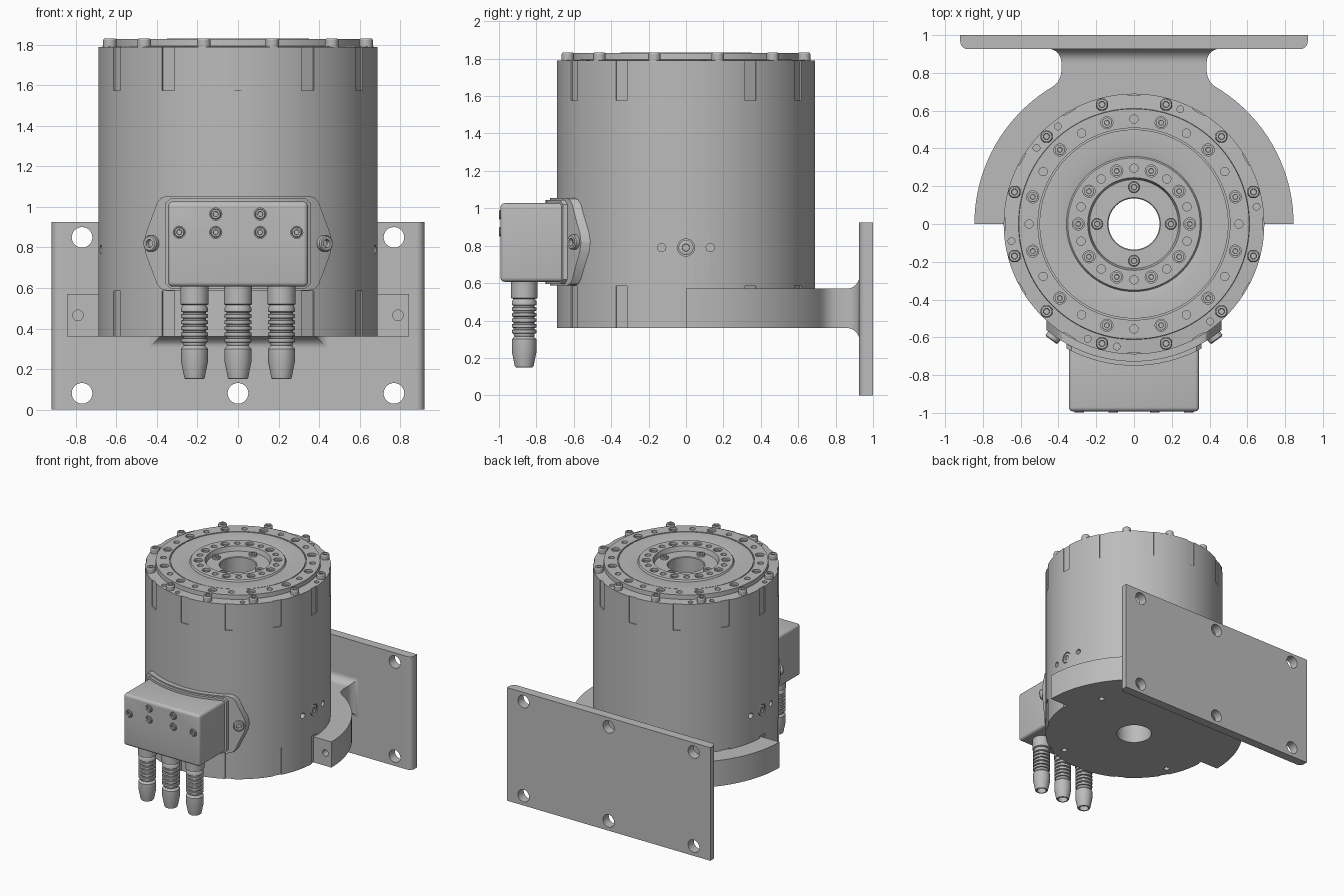
import bpy, bmesh
from math import cos, sin, radians, pi
from mathutils import Vector, Matrix

if "Cube" in bpy.data.objects:
    bpy.data.objects.remove(bpy.data.objects["Cube"])

metal = bpy.data.materials.new("grey_metal")
metal.use_nodes = True
GREY = (0.5, 0.5, 0.5, 1)
metal.diffuse_color = GREY
for node in metal.node_tree.nodes:
    if node.type == 'BSDF_PRINCIPLED':
        node.inputs["Base Color"].default_value = GREY

Z = Vector((0, 0, 1))
FRONT = Vector((0, -1, 0))
parts = []


def finish(name, bm):
    bmesh.ops.recalc_face_normals(bm, faces=bm.faces)
    mesh = bpy.data.meshes.new(name)
    bm.to_mesh(mesh)
    bm.free()
    mesh.materials.append(metal)
    ob = bpy.data.objects.new(name, mesh)
    bpy.context.collection.objects.link(ob)
    parts.append(ob)
    return ob


def aim(loc, direction):
    return Matrix.Translation(loc) @ Vector(direction).to_track_quat('Z', 'Y').to_matrix().to_4x4()


def polar(r, deg, z):
    return Vector((r * cos(radians(deg)), r * sin(radians(deg)), z))


def lathe(name, profile, steps=96, closed=False, loc=(0, 0, 0), direction=Z):
    bm = bmesh.new()
    vs = [bm.verts.new((r, 0, z)) for r, z in profile]
    es = [bm.edges.new(p) for p in zip(vs, vs[1:])]
    if closed:
        es.append(bm.edges.new((vs[-1], vs[0])))
    bmesh.ops.spin(bm, geom=vs + es, cent=(0, 0, 0), axis=Z, angle=2 * pi, steps=steps)
    bmesh.ops.remove_doubles(bm, verts=bm.verts, dist=0.0001)
    bm.transform(aim(loc, direction))
    return finish(name, bm)


def extrude(name, pts, a, b, axis='Z'):
    bm = bmesh.new()
    place = (lambda p: (p[0], p[1], a)) if axis == 'Z' else (lambda p: (p[0], a, p[1]))
    face = bm.faces.new([bm.verts.new(place(p)) for p in pts])
    new = bmesh.ops.extrude_face_region(bm, geom=[face])["geom"]
    shift = Vector((0, 0, b - a)) if axis == 'Z' else Vector((0, b - a, 0))
    bmesh.ops.translate(bm, verts=[v for v in new if isinstance(v, bmesh.types.BMVert)], vec=shift)
    return finish(name, bm)


def mirrored(half):
    return half + [(-x, y) for x, y in reversed(half)]


def apply_modifier(ob, kind, **settings):
    mod = ob.modifiers.new(kind, kind)
    for key, value in settings.items():
        setattr(mod, key, value)
    bpy.context.view_layer.objects.active = ob
    bpy.ops.object.modifier_apply(modifier=mod.name)


def boolean(ob, cutter, operation='DIFFERENCE'):
    cutter.hide_render = True
    apply_modifier(ob, 'BOOLEAN', object=cutter, operation=operation, solver='EXACT')
    parts.remove(cutter)
    bpy.data.objects.remove(cutter)


def drill(ob, holes, boxes=()):
    """holes: (location, direction, radius, depth); boxes: (matrix)"""
    bm = bmesh.new()
    for loc, direction, r, depth in holes:
        bmesh.ops.create_cone(bm, cap_ends=True, segments=24, radius1=r, radius2=r,
                              depth=2 * depth, matrix=aim(loc, direction))
    for m in boxes:
        bmesh.ops.create_cube(bm, size=1, matrix=m)
    boolean(ob, finish("cutter", bm))


def screw(name, loc, direction, r, h):
    lathe(name, [(0, h * .3), (r * .45, h * .3), (r * .5, h), (r * .85, h), (r, h * .8), (r, -.02)],
          24, loc=loc, direction=direction)


# Motor housing with stepped top and through bore
housing = lathe("housing", [
    (.135, .36), (.69, .36), (.69, 1.79), (.612, 1.795), (.61, 1.83), (.508, 1.83), (.508, 1.815),
    (.5, 1.815), (.5, 1.828), (.4, 1.828), (.358, 1.82), (.35, 1.833), (.245, 1.833), (.24, 1.815),
    (.235, 1.795), (.14, 1.795), (.135, 1.79)], closed=True)
holes, notches = [], []
for k in range(12):
    a = 30 * k
    holes.append((polar(.555, a + 15, 1.83), Z, .032, .025))
    holes.append((polar(.555, a, 1.83), Z, .022, .025))
    for z in (1.69, .47):
        notches.append(Matrix.Rotation(radians(a), 4, 'Z') @ Matrix.Translation((.732, 0, z))
                       @ Matrix.Diagonal((.1, .07, .23, 1)))
for k in range(10):
    holes.append((polar(.295, 36 * k, 1.833), Z, .032, .025))
    holes.append((polar(.295, 36 * k + 18, 1.833), Z, .022, .025))
for a in (8, 68, 128, 142, 188, 248, 262, 308):
    holes.append((polar(.655, a, 1.79), Z, .018, .03))
for a in (25, 115, 205, 295):
    holes.append((polar(.6, a, .36), Z, .022, .03))
for s in (-1, 1):
    holes.append((Vector((s * .69, 0, .79)), (s, 0, 0), .046, .015))
    for y in (-.13, .13):
        holes.append((Vector((s * .68, y, .79)), (s, 0, 0), .022, .04))
drill(housing, holes, notches)

# Screws on the top and plugs on the sides
for k in range(12):
    screw("rim_bolt", polar(.655, 30 * k + 15, 1.79), Z, .033, .042)
    screw("ring_screw", polar(.555, 30 * k + 15, 1.805), Z, .027, .012)
for k in range(10):
    screw("hub_screw", polar(.295, 36 * k, 1.808), Z, .027, .012)
for k in range(4):
    screw("bore_screw", polar(.195, 90 * k, 1.795), Z, .03, .018)
for s in (-1, 1):
    screw("side_plug", (s * .675, 0, .79), (s, 0, 0), .04, .012)

# Half-ring clamp with neck
outer = [tuple(polar(.845, a, 0).xy) for a in range(0, 60, 3)]
neck = [(.43, .727), (.405, .75), (.39, .778), (.385, .805), (.385, .86)]
inner = [tuple(polar(.68, a, 0).xy) for a in range(180, -1, -4)]
clamp = extrude("clamp_ring", mirrored(outer + neck) + inner, .36, .57)
drill(clamp, [(Vector((s * .79, 0, .465)), FRONT, .026, .06) for s in (-1, 1)])

# Flared joint between neck and plate
bm = bmesh.new()
rings = []
for i in range(9):
    t = i / 8 * pi / 2
    f, y = .07 * (1 - cos(t)), .858 + .07 * sin(t)
    rings.append([bm.verts.new((x, y, z)) for x, z in (
        (-.385 - f, .36 - f), (.385 + f, .36 - f), (.385 + f, .57 + f), (-.385 - f, .57 + f))])
for a, b in zip(rings, rings[1:]):
    for j in range(4):
        bm.faces.new((a[j], a[j - 1], b[j - 1], b[j]))
bm.faces.new(rings[0])
bm.faces.new(rings[-1])
finish("neck_fillet", bm)

# Mounting plate with six holes
corner = [(.88 + .04 * sin(radians(a)), .966 - .04 * cos(radians(a))) for a in range(0, 91, 15)]
plate = extrude("mounting_plate", mirrored(corner + [(.92, 1)]), 0, .925)
drill(plate, [(Vector((x, .96, z)), FRONT, .051, .1) for x in (-.77, 0, .77) for z in (.08, .85)])

# Connector box: saddle flange, raised collar and box
flange_half = [(.35, .588), (.38, .595), (.4, .62), (.455, .765), (.463, .82), (.455, .87),
               (.4, 1.02), (.38, 1.045), (.35, 1.055)]
collar_half = [(.33, .595), (.358, .62), (.358, 1.02), (.33, 1.045)]
for name, half, r in (("box_flange", flange_half, .728), ("box_collar", collar_half, .75)):
    ob = extrude(name, mirrored(half), -.9, -.4, 'Y')
    boolean(ob, lathe("clip", [(0, .2), (r, .2), (r, 1.4), (0, 1.4)], 128), 'INTERSECT')
box = extrude("connector_box", mirrored([(.345, .607), (.345, 1.027)]), -.992, -.55, 'Y')
apply_modifier(box, 'BEVEL', width=.022, segments=4)
spots = [(x, .875) for x in (-.29, -.11, .11, .29)] + [(x, .965) for x in (-.11, .11)]
drill(box, [(Vector((x, -.992, z)), FRONT, .03, .012) for x, z in spots])
for x, z in spots:
    screw("box_screw", (x, -.982, z), FRONT, .026, .017)
for a in (-54.5, -125.5):
    screw("flange_screw", polar(.725, a, .82), polar(1, a, 0), .04, .03)

# Cable plugs with ribbed sleeves
ribs = []
for i in range(6):
    z = .5 - i * .03
    ribs += [(.066, z), (.066, z - .017), (.056, z - .02), (.056, z - .028)]
plug = ([(0, .62), (.07, .62), (.07, .52), (.058, .515)] + ribs +
        [(.052, .315), (.066, .3), (.066, .235), (.05, .155), (.045, .15), (.036, .15), (.036, .19), (0, .19)])
for x in (-.215, 0, .215):
    lathe("cable_plug", plug, 32, loc=(x, -.865, 0))

# Smooth shading with sharp edges kept
for ob in parts:
    bpy.ops.object.select_all(action='DESELECT')
    ob.select_set(True)
    bpy.context.view_layer.objects.active = ob
    bpy.ops.object.shade_smooth_by_angle(angle=radians(30))
